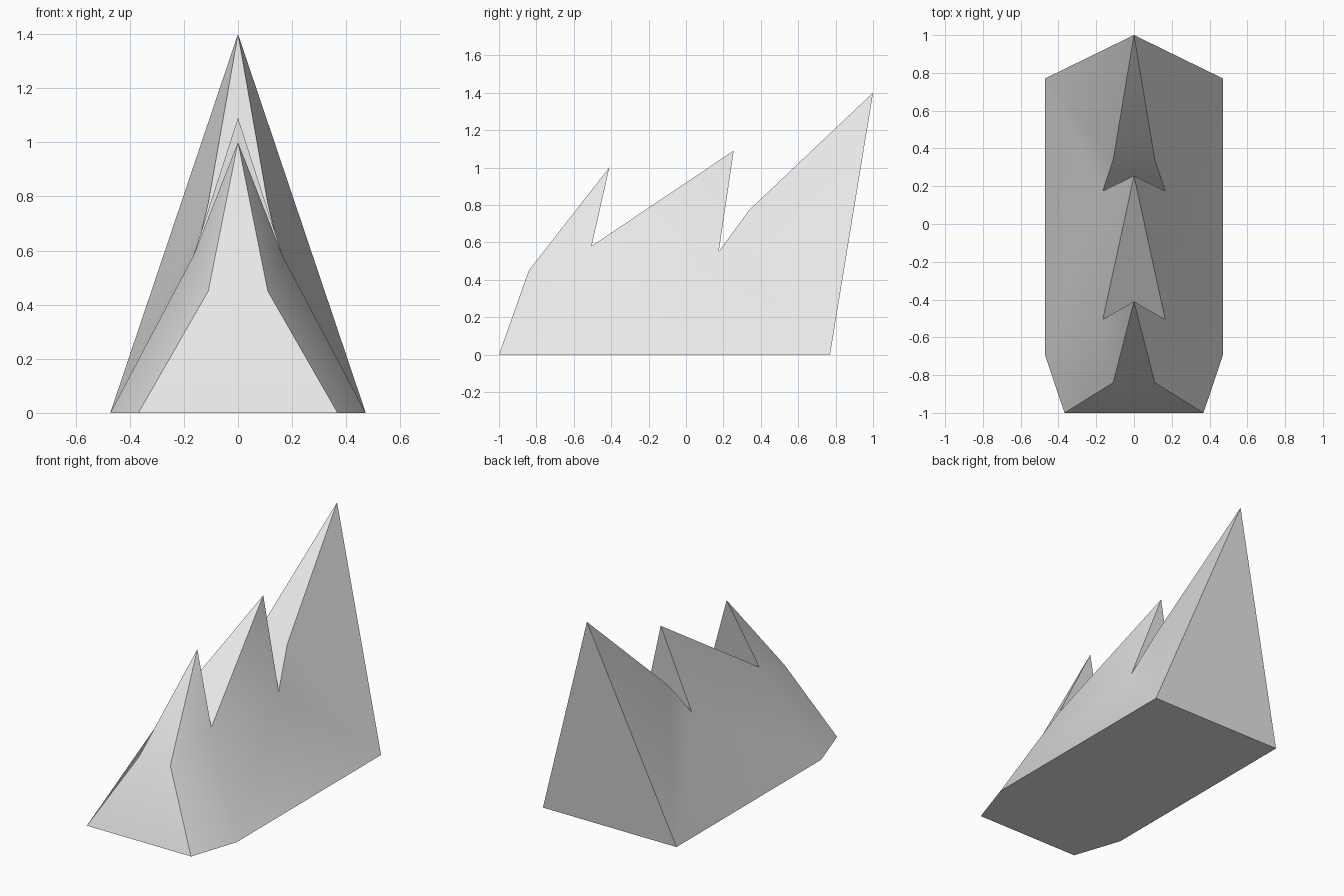
import bpy
import bmesh
from math import radians

cube = bpy.data.objects.get("Cube")
if cube:
    bpy.data.objects.remove(cube, do_unlink=True)

# One flat stone colour
stone = bpy.data.materials.new("light_grey_stone")
stone.use_nodes = True
colour = (0.8, 0.8, 0.8, 1)
stone.diffuse_color = colour
stone.node_tree.nodes["Principled BSDF"].inputs["Base Color"].default_value = colour

# Ridge tips on the centre line
tips = {
    "tip_front": (0, -0.41, 1.0),
    "tip_mid": (0, 0.255, 1.09),
    "tip_back": (0, 1, 1.4),
}
# Paired corners, mirrored across x
pairs = {
    "foot": (0.368, -1, 0),
    "flank": (0.472, -0.69, 0),
    "heel": (0.472, 0.77, 0),
    "brow": (0.11, -0.84, 0.45),
    "notch_front": (0.165, -0.505, 0.58),
    "notch_back": (0.165, 0.175, 0.55),
    "shoulder": (0.11, 0.34, 0.775),
}

bm = bmesh.new()
tip = {name: bm.verts.new(co) for name, co in tips.items()}
left = {name: bm.verts.new(co) for name, co in pairs.items()}
right = {name: bm.verts.new((-x, y, z)) for name, (x, y, z) in pairs.items()}

# Sloping flanks
flank_faces = [
    ("foot", "flank", "brow"),
    ("flank", "notch_front", "brow"),
    ("brow", "notch_front", "tip_front"),
    ("notch_front", "notch_back", "tip_mid"),
    ("flank", "notch_back", "notch_front"),
    ("flank", "heel", "notch_back"),
    ("heel", "shoulder", "notch_back"),
    ("heel", "tip_back", "shoulder"),
]
for side in (left, right):
    corners = {**tip, **side}
    for names in flank_faces:
        bm.faces.new([corners[n] for n in names])

# Triangles crossing the centre line: spike fronts, spike backs and rear wall
for low, top in (("brow", "tip_front"), ("notch_front", "tip_front"),
                 ("notch_front", "tip_mid"), ("notch_back", "tip_mid"),
                 ("shoulder", "tip_back"), ("heel", "tip_back")):
    bm.faces.new((right[low], left[low], tip[top]))

# Quads crossing the centre line: front slope and rear spike's lower slope
for low, high in (("foot", "brow"), ("notch_back", "shoulder")):
    bm.faces.new((right[low], left[low], left[high], right[high]))

# Underside
outline = ("foot", "flank", "heel")
bm.faces.new([left[n] for n in outline] + [right[n] for n in reversed(outline)])

bmesh.ops.recalc_face_normals(bm, faces=bm.faces)
mesh = bpy.data.meshes.new("spiked_rock")
bm.to_mesh(mesh)
bm.free()
mesh.materials.append(stone)

rock = bpy.data.objects.new("spiked_rock", mesh)
bpy.context.collection.objects.link(rock)
bpy.ops.object.select_all(action="DESELECT")
rock.select_set(True)
bpy.context.view_layer.objects.active = rock
bpy.ops.object.shade_smooth_by_angle(angle=radians(30))
